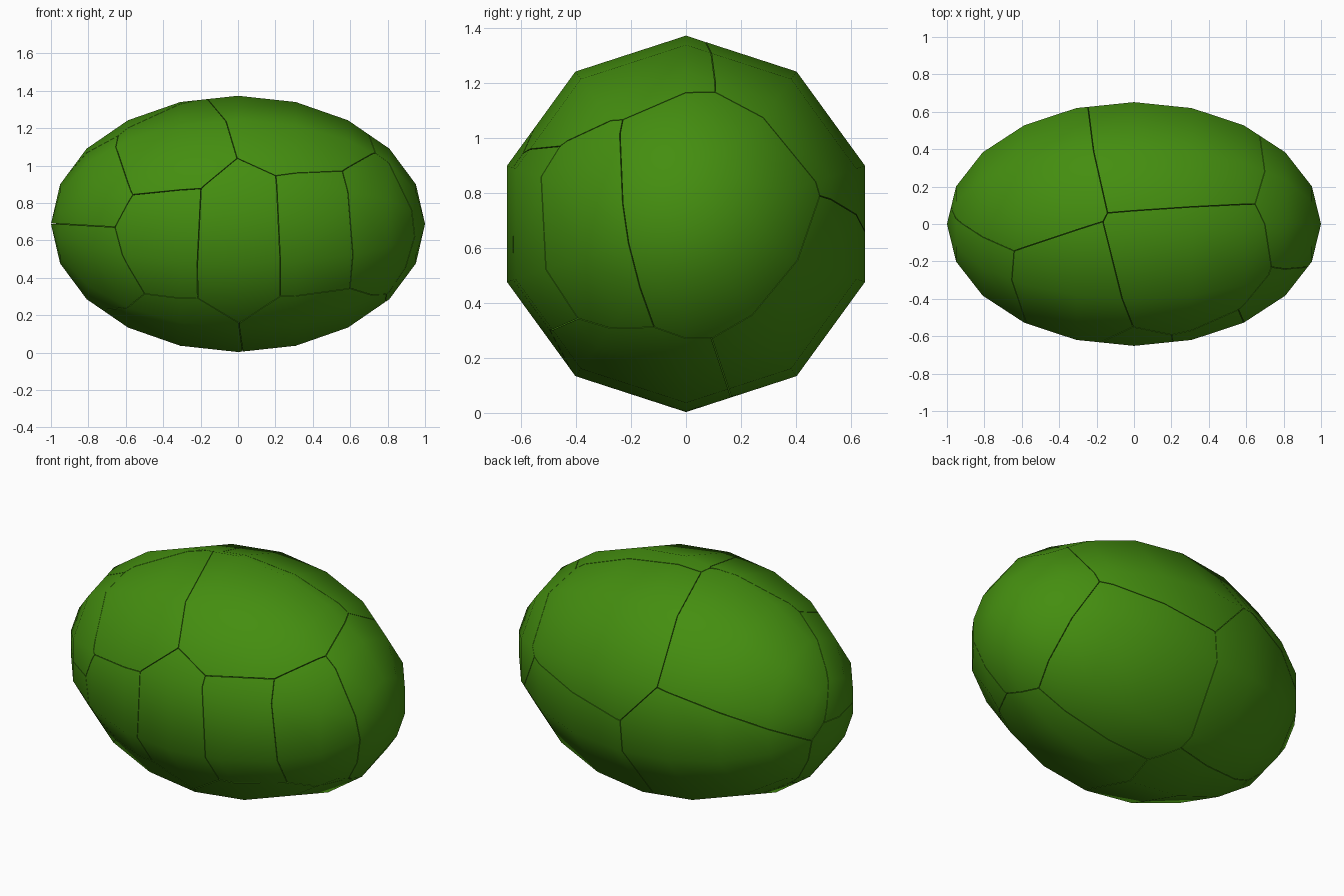
import bpy, bmesh, math
from mathutils import Vector

if "Cube" in bpy.data.objects:
    bpy.data.objects.remove(bpy.data.objects["Cube"])

R, CZ, N, GAP = 0.685, 0.688, 10, 0.0015

green = bpy.data.materials.new("melon green")
green.diffuse_color = (0.058, 0.27, 0.005, 1)
green.use_nodes = True
green.node_tree.nodes["Principled BSDF"].inputs["Base Color"].default_value = green.diffuse_color

# rough centres of the broken rind pieces
seeds = [Vector(s) for s in [
    (-0.42, -0.40, 1.05), (0.30, -0.25, 1.15), (0.00, -0.50, 0.60),
    (0.42, -0.47, 0.62), (0.74, -0.38, 0.65), (-0.40, -0.47, 0.62),
    (-0.74, -0.30, 0.50), (-0.72, -0.30, 0.85), (-0.35, -0.15, 0.20),
    (-0.60, 0.18, 1.02), (0.25, 0.40, 1.10), (0.85, 0.02, 0.72),
    (0.40, 0.40, 0.35), (-0.50, 0.42, 0.42), (0.40, -0.20, 0.15)]]


def melon():
    """Ten-sided ellipsoid lying along x."""
    bm = bmesh.new()
    rings = []
    for i in range(N + 1):
        t = math.pi * i / N
        if i in (0, N):
            v = bm.verts.new((math.cos(t), 0, CZ))
            rings.append([v] * N)
        else:
            rings.append([bm.verts.new((math.cos(t),
                          R * math.sin(t) * math.sin(2 * math.pi * k / N),
                          CZ + R * math.sin(t) * math.cos(2 * math.pi * k / N)))
                          for k in range(N)])
    for a, b in zip(rings, rings[1:]):
        for k in range(N):
            m = (k + 1) % N
            quad = [a[k], b[k], b[m], a[m]]
            bm.faces.new(list(dict.fromkeys(quad))).smooth = True
    bmesh.ops.recalc_face_normals(bm, faces=bm.faces)
    return bm


# each piece is the melon trimmed by the planes halfway to its neighbours
for n, s in enumerate(seeds):
    bm = melon()
    for o in seeds:
        if o is s:
            continue
        d = (o - s).normalized()
        geom = bm.verts[:] + bm.edges[:] + bm.faces[:]
        cut = bmesh.ops.bisect_plane(bm, geom=geom, dist=1e-5,
                                     plane_co=(s + o) / 2 - d * GAP,
                                     plane_no=d, clear_outer=True)["geom_cut"]
        edges = [e for e in cut if isinstance(e, bmesh.types.BMEdge)
                 and e.is_valid and e.is_boundary]
        if len(edges) > 2:
            for f in bmesh.ops.contextual_create(bm, geom=edges)["faces"]:
                f.smooth = False
    if not bm.faces:
        bm.free()
        continue
    bmesh.ops.recalc_face_normals(bm, faces=bm.faces)
    me = bpy.data.meshes.new("melon_piece")
    bm.to_mesh(me)
    bm.free()
    me.materials.append(green)
    # rounded rind shading, flat broken sides
    normals = [Vector((0, 0, 1))] * len(me.loops)
    for p in me.polygons:
        for li in p.loop_indices:
            c = me.vertices[me.loops[li].vertex_index].co
            normals[li] = (Vector((c.x, c.y / R**2, (c.z - CZ) / R**2)).normalized()
                           if p.use_smooth else p.normal.copy())
    me.normals_split_custom_set(normals)
    ob = bpy.data.objects.new("melon_piece_%02d" % (n + 1), me)
    bpy.context.collection.objects.link(ob)
